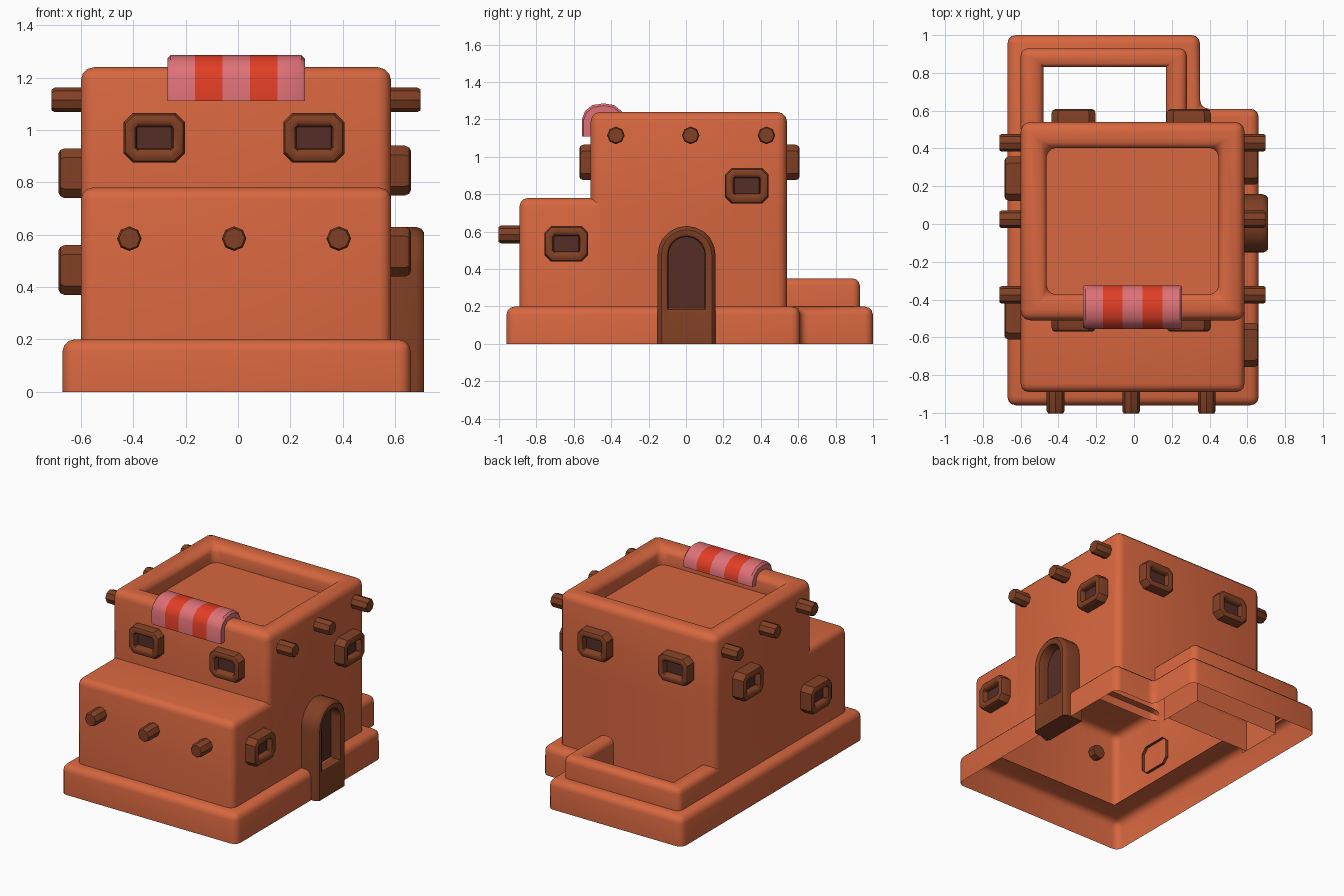
import bpy, bmesh, math
from mathutils import Vector

if "Cube" in bpy.data.objects:
    bpy.data.objects.remove(bpy.data.objects["Cube"])


def mat(name, rgb):
    m = bpy.data.materials.new(name)
    m.diffuse_color = (*rgb, 1)
    m.use_nodes = True
    m.node_tree.nodes["Principled BSDF"].inputs["Base Color"].default_value = m.diffuse_color
    return m


CLAY = mat("terracotta clay", (0.68, 0.135, 0.05))
WOOD = mat("brown wood", (0.22, 0.051, 0.018))
DARK = mat("dark opening", (0.088, 0.027, 0.02))
PINK = mat("pink cloth", (0.73, 0.165, 0.185))
RED = mat("red cloth", (0.75, 0.048, 0.018))


def finish(bm, name, mats, angle=40):
    me = bpy.data.meshes.new(name)
    bm.to_mesh(me)
    bm.free()
    ob = bpy.data.objects.new(name, me)
    bpy.context.collection.objects.link(ob)
    for m in mats:
        me.materials.append(m)
    bpy.ops.object.select_all(action='DESELECT')
    ob.select_set(True)
    bpy.context.view_layer.objects.active = ob
    bpy.ops.object.shade_smooth_by_angle(angle=math.radians(angle))
    return ob


def prism(outline, z0, z1):
    """Open-bottomed prism from a counterclockwise outline; returns bmesh and top face."""
    bm = bmesh.new()
    lo = [bm.verts.new((x, y, z0)) for x, y in outline]
    hi = [bm.verts.new((x, y, z1)) for x, y in outline]
    n = len(outline)
    for i in range(n):
        j = (i + 1) % n
        bm.faces.new((lo[i], lo[j], hi[j], hi[i]))
    top = bm.faces.new(hi)
    bm.normal_update()
    return bm, top


def rect(x0, x1, y0, y1):
    return [(x0, y0), (x1, y0), (x1, y1), (x0, y1)]


def round_edges(bm, r, keep=lambda e: True):
    """Round every real (two-faced, non-flat) edge that passes the rule."""
    bm.normal_update()
    edges = [e for e in bm.edges if len(e.link_faces) == 2
             and e.calc_face_angle() > 0.1 and keep(e)]
    bmesh.ops.bevel(bm, geom=edges, offset=r, segments=3, profile=0.5, affect='EDGES')
    bm.normal_update()


def upright(e):
    return abs(e.verts[0].co.z - e.verts[1].co.z) > 0.05


# Plinth: L-shaped ledge, open in the middle
bm, top = prism([(-.67, -.96), (.66, -.96), (.66, .61), (.35, .61), (.35, 1), (-.67, 1)], 0, .2)
bmesh.ops.inset_region(bm, faces=[top], thickness=.17, use_even_offset=True)
bmesh.ops.delete(bm, geom=[top], context='FACES')
round_edges(bm, .045)
finish(bm, "plinth", [CLAY])

# Upper block with sunken roof, open where the lower block joins
FLOOR = 1.12
bm, top = prism(rect(-.6, .585, -.51, .54), .2, 1.24)
bmesh.ops.inset_region(bm, faces=[top], thickness=.137, use_even_offset=True)
ext = bmesh.ops.extrude_discrete_faces(bm, faces=[top])['faces'][0]
bmesh.ops.translate(bm, verts=ext.verts, vec=(0, 0, FLOOR - 1.24))
bm.normal_update()
rim = [v for v in bm.verts if abs(v.co.z - 1.24) < 1e-4 and abs(v.co.x) < .5]
floor_verts = list(ext.verts)
# walls of the recess, if the extrude left them out
if not any(len(e.link_faces) == 2 for e in ext.edges):
    for e in list(ext.edges):
        a, b = e.verts
        ra = min(rim, key=lambda v: (v.co.xy - a.co.xy).length)
        rb = min(rim, key=lambda v: (v.co.xy - b.co.xy).length)
        f = bm.faces.new((a, b, rb, ra))
        f.normal_update()
        c = f.calc_center_median()
        if f.normal.dot(Vector((-.0075 - c.x, .015 - c.y, 0))) < 0:
            f.normal_flip()
round_edges(bm, .05, lambda e: not all(abs(v.co.z - FLOOR) < 1e-4 for v in e.verts))
bmesh.ops.bisect_plane(bm, geom=bm.verts[:] + bm.edges[:] + bm.faces[:],
                       plane_co=(0, 0, .72), plane_no=(0, 0, 1))
bm.normal_update()
bmesh.ops.delete(bm, context='FACES', geom=[
    f for f in bm.faces if f.normal.y < -.2 and f.calc_center_median().z < .72])
finish(bm, "upper_block", [CLAY])

# Lower front block, open at the back
bm, top = prism(rect(-.6, .585, -.89, -.46), .2, .78)
bmesh.ops.delete(bm, geom=[f for f in bm.faces if f.normal.y > .9], context='FACES')
round_edges(bm, .045)
finish(bm, "lower_block", [CLAY])

# Yard wall: U-shaped, its inside running down to the ground
bm, top = prism([(-.6, .5), (-.48, .5), (-.48, .83), (.17, .83),
                 (.17, .5), (.28, .5), (.28, .93), (-.6, .93)], .18, .35)
for v in bm.verts:
    if v.co.z < .2 and -.5 < v.co.x < .2 and v.co.y < .85:
        v.co.z = 0
bmesh.ops.delete(bm, geom=[f for f in bm.faces if f.normal.y < -.9
                           and f.calc_center_median().y < .6], context='FACES')
round_edges(bm, .04, lambda e: not (upright(e) and -.5 < e.verts[0].co.x < .2))
# foot of the house wall facing the yard
bm.faces.new([bm.verts.new(p) for p in
              ((.17, .54, 0), (-.48, .54, 0), (-.48, .54, .21), (.17, .54, .21))])
finish(bm, "yard_wall", [CLAY])

NORMALS = {"front": (0, -1), "back": (0, 1), "left": (-1, 0), "right": (1, 0)}
WALL = {"front": .51, "back": .54, "left": .6, "right": .585}


def loft(name, side, along, z, wall, rings, mats, closed=False):
    """Join rings of ((u, v) outline, depth out of the wall); the last is capped."""
    nx, ny = NORMALS[side]
    bm = bmesh.new()
    loops = []
    for pts, d in rings:
        loops.append([bm.verts.new((nx * (wall + d) - ny * u + abs(ny) * along,
                                    ny * (wall + d) + nx * u + abs(nx) * along,
                                    z + v)) for u, v in pts])
    n = len(loops[0])
    for a, b in zip(loops, loops[1:]):
        for i in range(n):
            j = (i + 1) % n
            bm.faces.new((a[i], a[j], b[j], b[i]))
    bm.faces.new(loops[-1]).material_index = len(mats) - 1
    if closed:
        bm.faces.new(loops[0][::-1])
    return finish(bm, name, mats, 35)


def octagon(r):
    return [(r * math.cos(i * math.pi / 4), r * math.sin(i * math.pi / 4)) for i in range(8)]


def cut_rect(w, h, c):
    return [(w, c - h), (w, h - c), (w - c, h), (c - w, h),
            (-w, h - c), (-w, c - h), (c - w, -h), (w - c, -h)]


def arch(r, bottom):
    arc = [(r * math.cos(i * math.pi / 10), .475 + r * math.sin(i * math.pi / 10))
           for i in range(11)]
    return arc + [(-r, bottom), (r, bottom)]


# Beam ends
def beam(side, along, z, wall):
    loft(f"beam_{side}", side, along, z, wall,
         [(octagon(.047), -.05), (octagon(.047), .1), (octagon(.04), .112)], [WOOD], True)


for x in (-.415, -.015, .385):
    beam("front", x, .585, .89)
for y in (-.375, .025, .43):
    for side in ("left", "right"):
        beam(side, y, 1.115, WALL[side])

# Windows: chamfered frame with a sunken dark pane
for side, along, z, d in (("front", -.32, .97, .06), ("front", .29, .97, .06),
                          ("back", -.32, .97, .068), ("back", .29, .97, .068),
                          ("right", .325, .845, .075), ("right", -.64, .535, .075),
                          ("left", .24, .835, .085), ("left", -.495, .465, .085)):
    loft(f"window_{side}", side, along, z, WALL[side],
         [(cut_rect(.117, .095, .035), -.02), (cut_rect(.117, .095, .035), d - .022),
          (cut_rect(.110, .088, .034), d - .006), (cut_rect(.098, .076, .03), d),
          (cut_rect(.084, .061, .02), d), (cut_rect(.073, .05, .012), d - .006),
          (cut_rect(.068, .043, .005), d - .02), (cut_rect(.066, .041, .004), d - .04)],
         [WOOD, DARK])

# Arched door with a raised sill
loft("door", "right", .003, 0, .585,
     [(arch(.155, 0), -.02), (arch(.155, 0), .095), (arch(.148, 0), .115),
      (arch(.135, 0), .125), (arch(.115, .17), .125), (arch(.102, .185), .118),
      (arch(.097, .19), .1), (arch(.097, .19), .05)], [WOOD, DARK])

# Striped rug draped over the front parapet
outer = [(-.555, 1.11), (-.555, 1.205), (-.54, 1.245), (-.5, 1.277), (-.44, 1.286),
         (-.385, 1.277), (-.345, 1.245), (-.325, 1.205), (-.325, 1.17)]
inner = [(-.365, 1.17), (-.38, 1.2), (-.44, 1.23), (-.49, 1.2), (-.505, 1.11)]
bm = bmesh.new()
X0, STEP, N = -.27, .105, 5
stations = [X0, X0 + .012] + [X0 + STEP * i for i in range(1, N)] \
    + [X0 + STEP * N - .012, X0 + STEP * N]
loops = []
for k, x in enumerate(stations):
    s = .93 if k in (0, len(stations) - 1) else 1  # softened ends
    loops.append([bm.verts.new((x, -.44 + (y + .44) * s, 1.11 + (z - 1.11) * s))
                  for y, z in outer + inner])
for k, (a, b) in enumerate(zip(loops, loops[1:])):
    for i in range(len(a)):
        j = (i + 1) % len(a)
        f = bm.faces.new((a[i], b[i], b[j], a[j]))
        stripe = int(((stations[k] + stations[k + 1]) / 2 - X0) / STEP)
        f.material_index = stripe % 2
bm.faces.new(loops[0])
bm.faces.new(loops[-1][::-1])
bmesh.ops.recalc_face_normals(bm, faces=bm.faces)
finish(bm, "striped_rug", [PINK, RED])
